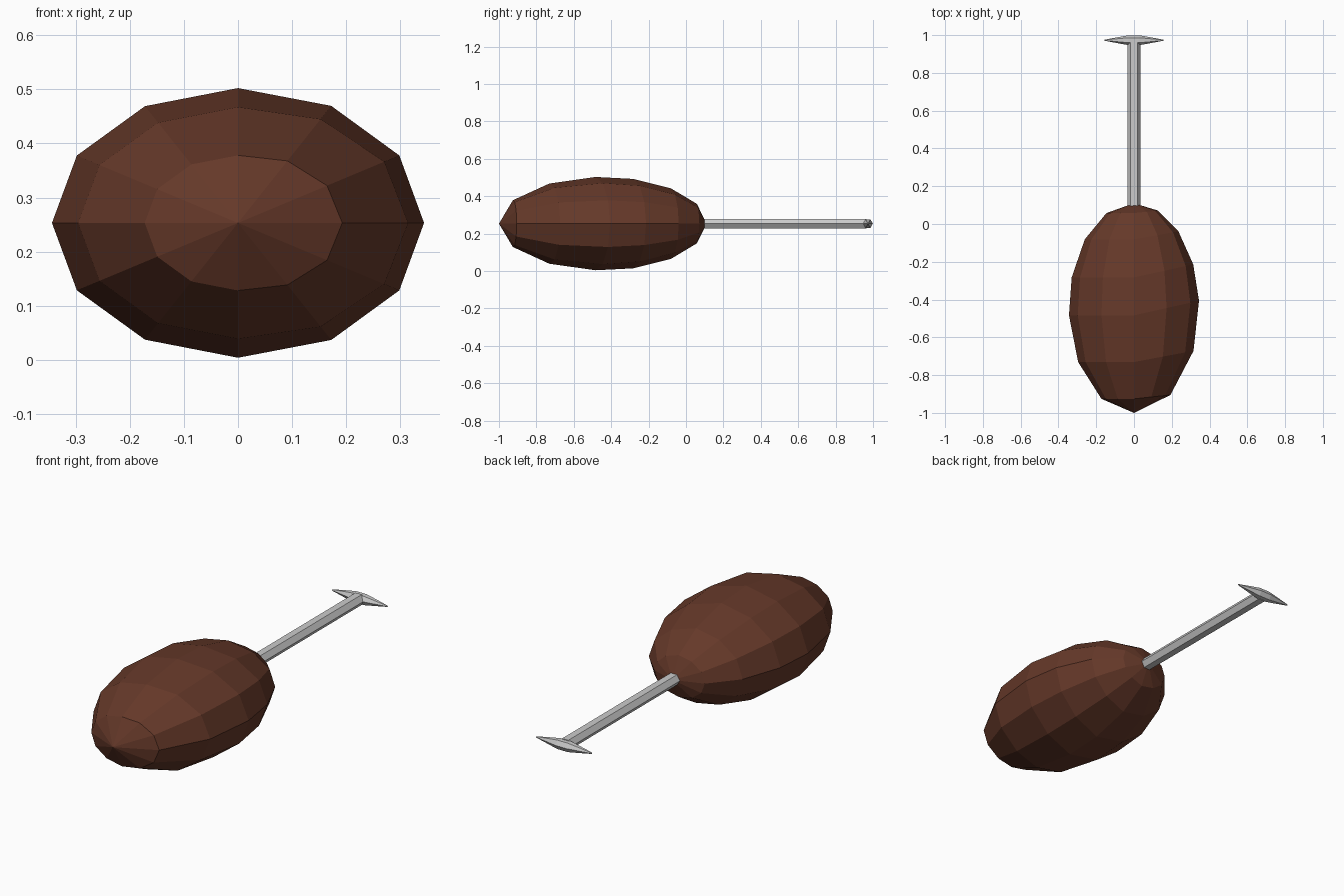
import bpy, bmesh
from math import sin, cos, radians, pi
from mathutils import Vector

if "Cube" in bpy.data.objects:
    bpy.data.objects.remove(bpy.data.objects["Cube"])


def build(name, rings, color=None):
    """Skin a list of vertex rings (a ring of one point is a pole); caps open ends."""
    bm = bmesh.new()
    loops = [[bm.verts.new(p) for p in r] for r in rings]
    for a, b in zip(loops, loops[1:]):
        n = max(len(a), len(b))
        for i in range(n):
            j = (i + 1) % n
            if len(a) == 1:
                bm.faces.new((a[0], b[i], b[j]))
            elif len(b) == 1:
                bm.faces.new((a[i], b[0], a[j]))
            else:
                bm.faces.new((a[i], b[i], b[j], a[j]))
    for end in (loops[0], loops[-1]):
        if len(end) > 2:
            bm.faces.new(end)
    bmesh.ops.recalc_face_normals(bm, faces=bm.faces)
    me = bpy.data.meshes.new(name)
    bm.to_mesh(me)
    bm.free()
    ob = bpy.data.objects.new(name, me)
    bpy.context.collection.objects.link(ob)
    if color:
        mat = bpy.data.materials.new(name + "_color")
        mat.diffuse_color = color
        mat.use_nodes = True
        mat.node_tree.nodes["Principled BSDF"].inputs["Base Color"].default_value = mat.diffuse_color
        me.materials.append(mat)
    return ob


Z = 0.253

# Body: faceted ellipsoid, 12 sides, rings slightly skewed on its right side
center, size = Vector((0, -0.445, Z)), Vector((0.345, 0.555, 0.25))
rings = []
for polar in (0, 25, 49, 73, 94, 121, 150, 180):
    ring = []
    for k in range(1 if polar in (0, 180) else 12):
        a = k * pi / 6
        t = radians(polar - 8 * max(0, cos(a)) * sin(radians(polar)))
        unit = Vector((sin(t) * cos(a), cos(t), sin(t) * sin(a)))
        ring.append(center + unit * size)
    rings.append(ring)
build("body", rings, (0.13, 0.04, 0.022, 1))

# Rod: flattened hexagonal bar
hexagon = [(cos(k * pi / 3), sin(k * pi / 3)) for k in range(6)]
build("rod", [[(0.035 * c, y, Z + 0.03 * s) for c, s in hexagon]
              for y in (0.0, 0.965)])

# Crossbar: spindle tapering to both ends
spindle = ((-0.155, 0.003), (-0.08, 0.017), (-0.03, 0.026), (0.03, 0.026),
           (0.08, 0.017), (0.155, 0.003))
build("crossbar", [[(x, 0.973 + r * c, Z + r * s) for c, s in hexagon]
                   for x, r in spindle])
